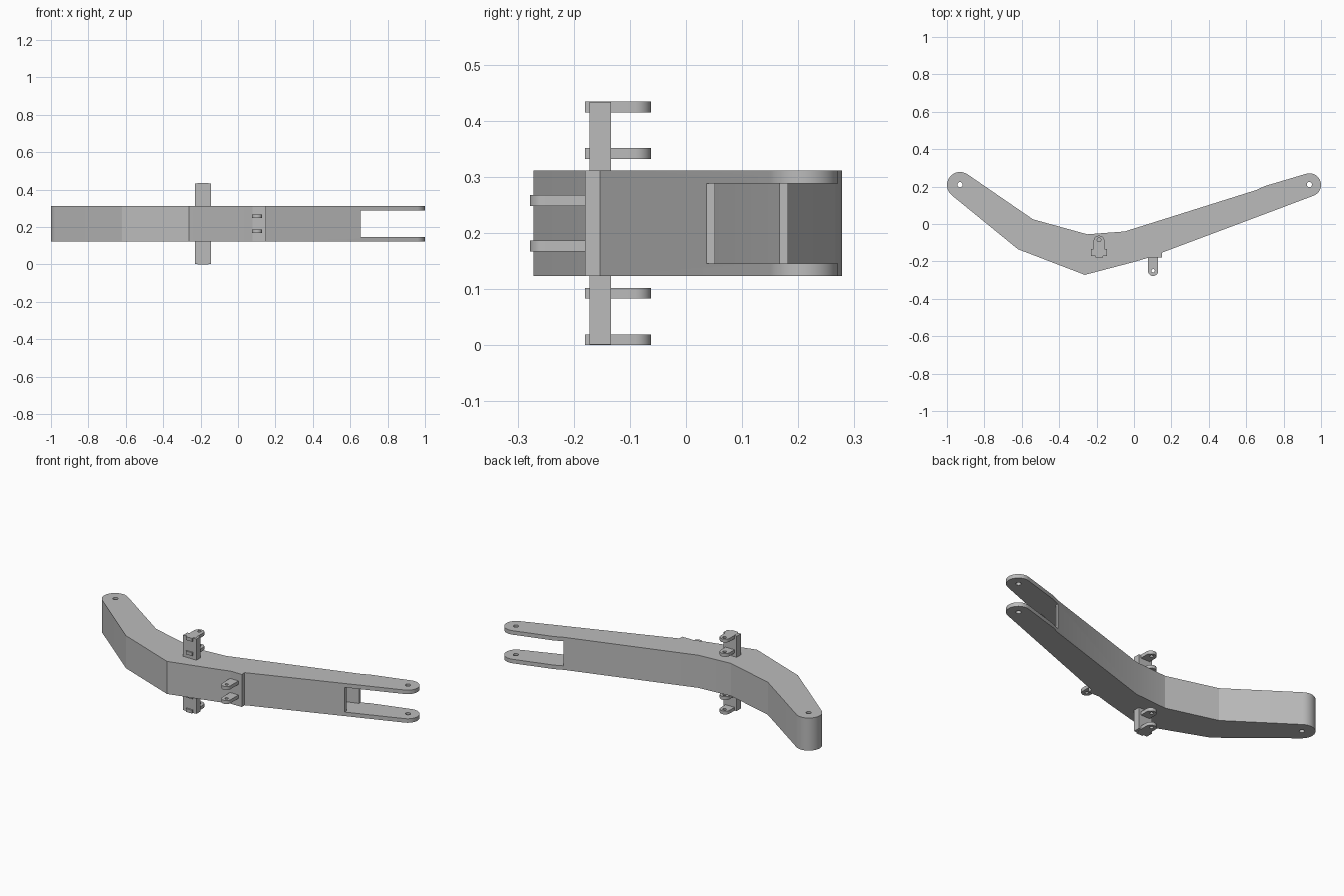
import bpy, bmesh
from math import cos, sin, radians

cube = bpy.data.objects.get("Cube")
if cube:
    bpy.data.objects.remove(cube, do_unlink=True)

grey = bpy.data.materials.new("steel grey")
grey.use_nodes = True
colour = (0.5, 0.5, 0.5, 1)
grey.diffuse_color = colour
grey.node_tree.nodes["Principled BSDF"].inputs["Base Color"].default_value = colour


def arc(cx, cy, r, a0, a1, n=16):
    """Points along an arc, angles in degrees."""
    angles = [radians(a0 + (a1 - a0) * i / n) for i in range(n + 1)]
    return [(cx + r * cos(a), cy + r * sin(a)) for a in angles]


def hole(cx, cy, r):
    return arc(cx, cy, r, 0, 345, 23)


def plate(name, loops, z0, z1):
    """Extrude an outline (with hole loops) between two heights."""
    curve = bpy.data.curves.new(name, 'CURVE')
    curve.dimensions = '2D'
    curve.fill_mode = 'BOTH'
    curve.extrude = (z1 - z0) / 2
    for loop in loops:
        spline = curve.splines.new('POLY')
        spline.points.add(len(loop) - 1)
        for point, (x, y) in zip(spline.points, loop):
            point.co = (x, y, 0, 1)
        spline.use_cyclic_u = True
    obj = bpy.data.objects.new(name, curve)
    bpy.context.collection.objects.link(obj)
    bpy.ops.object.select_all(action='DESELECT')
    obj.select_set(True)
    bpy.context.view_layer.objects.active = obj
    bpy.ops.object.convert(target='MESH')
    obj = bpy.context.object
    obj.name = name
    bm = bmesh.new()
    bm.from_mesh(obj.data)
    bmesh.ops.remove_doubles(bm, verts=bm.verts, dist=1e-5)
    bmesh.ops.translate(bm, verts=bm.verts, vec=(0, 0, (z0 + z1) / 2))
    bmesh.ops.recalc_face_normals(bm, faces=bm.faces)
    bm.to_mesh(obj.data)
    bm.free()
    obj.data.materials.clear()
    obj.data.materials.append(grey)
    return obj


def smooth(obj):
    bpy.ops.object.select_all(action='DESELECT')
    obj.select_set(True)
    bpy.context.view_layer.objects.active = obj
    bpy.ops.object.shade_smooth_by_angle(angle=radians(15))


BOTTOM, TOP, SKIN = 0.123, 0.311, 0.023

# Bent arm with rounded ends, pin holes and a front pad
outline = (arc(-0.93, 0.208, 0.07, 55, 230)
           + [(-0.62, -0.135), (-0.263, -0.272), (0, -0.203), (0.078, -0.18),
              (0.15, -0.18), (0.15, -0.153)]
           + arc(0.938, 0.209, 0.062, -69, 107)
           + [(0.70, 0.203), (0.655, 0.182), (-0.05, -0.04),
              (-0.25, -0.055), (-0.54, 0.025)])
arm = plate("bent_arm", [outline, hole(-0.93, 0.21, 0.014),
                         hole(0.938, 0.211, 0.014)], BOTTOM, TOP)

# Hollow inside the arm, opening into the fork
cavity = [(-0.80, 0.04), (-0.61, -0.118), (-0.262, -0.255), (0, -0.186),
          (0.15, -0.138), (0.655, 0.052), (0.655, -0.1), (1.2, -0.1),
          (1.2, 0.4), (0.655, 0.4), (0.655, 0.167), (-0.05, -0.055),
          (-0.25, -0.07), (-0.55, 0.01), (-0.80, 0.18)]
cutter = plate("fork_cutter", [cavity], BOTTOM + SKIN, TOP - SKIN)
cutter.hide_render = True
cut = arm.modifiers.new("fork", 'BOOLEAN')
cut.operation = 'DIFFERENCE'
cut.solver = 'EXACT'
cut.object = cutter
bpy.context.view_layer.objects.active = arm
bpy.ops.object.modifier_apply(modifier=cut.name)
bpy.data.objects.remove(cutter, do_unlink=True)
smooth(arm)

# Side brackets above and below the arm, each a base with two ears
base = [(-0.23, -0.172), (-0.145, -0.172), (-0.145, -0.134), (-0.158, -0.134),
        (-0.158, -0.125), (-0.217, -0.125), (-0.217, -0.134), (-0.23, -0.134)]
base = [(x, min(y, -0.134)) for x, y in base if y != -0.125]
ear = arc(-0.187, -0.091, 0.029, 0, 180) + [
    (-0.216, -0.165), (-0.207, -0.165), (-0.207, -0.18),
    (-0.167, -0.18), (-0.167, -0.165), (-0.158, -0.165)]
middle = (BOTTOM + TOP) / 2
for side, sign in (("lower", -1), ("upper", 1)):
    def span(a, b):
        return sorted((middle + sign * a, middle + sign * b))
    smooth(plate(side + "_bracket_base", [base], *span(0.094, 0.216)))
    for label, near in (("inner", 0.115), ("outer", 0.198)):
        smooth(plate(f"{side}_bracket_{label}_ear",
                     [ear, hole(-0.187, -0.085, 0.01)],
                     *span(near, near + 0.019)))

# Pair of front lugs on the pad
lug = arc(0.102, -0.251, 0.027, 180, 360) + [(0.129, -0.175), (0.075, -0.175)]
for label, z in (("lower", 0.167), ("upper", 0.248)):
    smooth(plate(label + "_front_lug", [lug, hole(0.102, -0.25, 0.009)],
                 z, z + 0.02))
